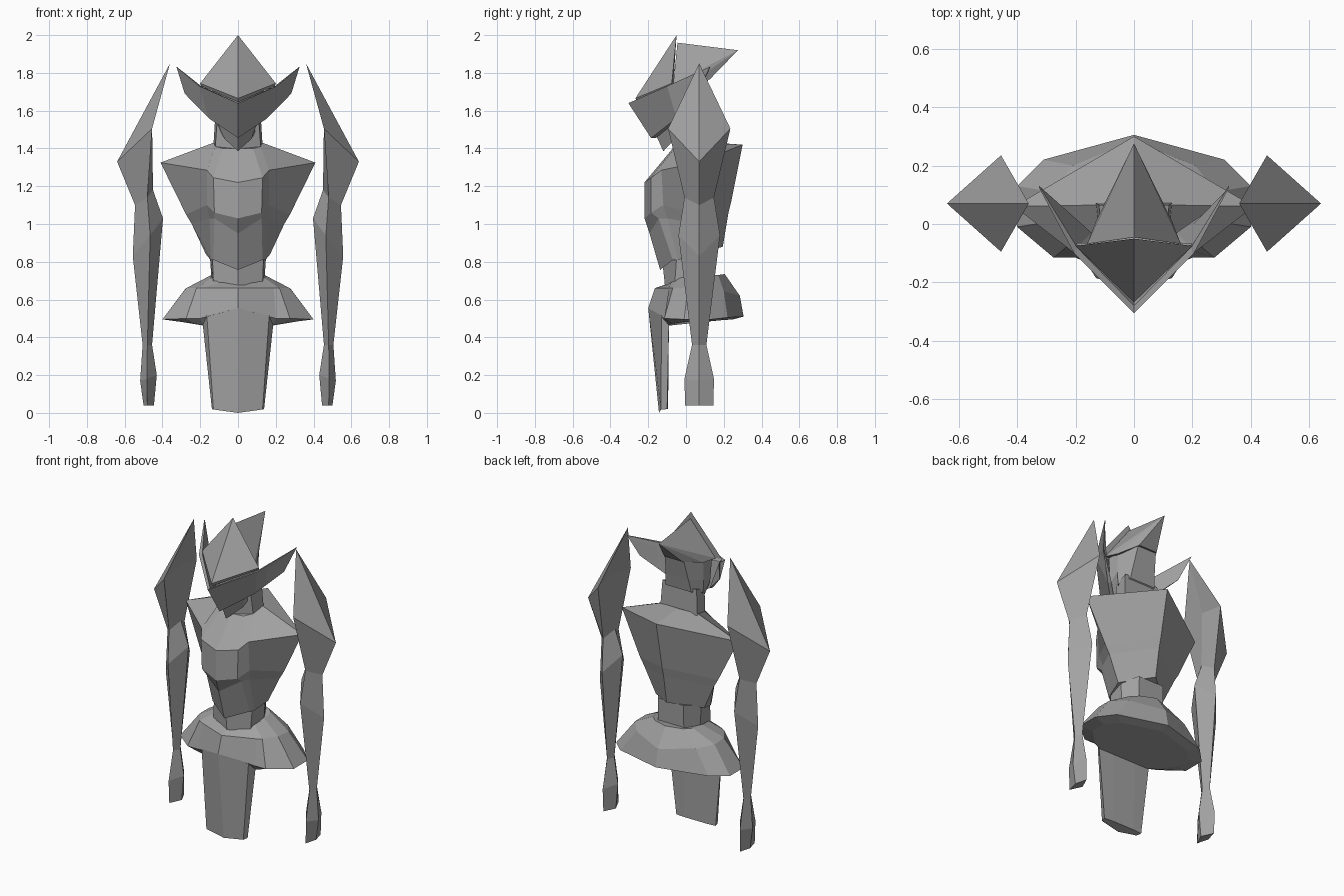
import bpy, bmesh

grey = bpy.data.materials.new("dark_grey")
grey.diffuse_color = (.36, .36, .36, 1)


def skin(name, rings):
    """Bridge closed rings of equal size; a one-point ring becomes an apex."""
    bm = bmesh.new()
    vs = [[bm.verts.new(p) for p in r] for r in rings]
    for a, b in zip(vs, vs[1:]):
        n = max(len(a), len(b))
        for i in range(n):
            j = (i + 1) % n
            if len(a) == 1:
                bm.faces.new((a[0], b[i], b[j]))
            elif len(b) == 1:
                bm.faces.new((a[i], a[j], b[0]))
            else:
                bm.faces.new((a[i], a[j], b[j], b[i]))
    for end in (vs[0], vs[-1]):
        if len(end) > 2:
            bm.faces.new(end)
    bmesh.ops.recalc_face_normals(bm, faces=bm.faces)
    me = bpy.data.meshes.new(name)
    bm.to_mesh(me)
    bm.free()
    me.materials.append(grey)
    ob = bpy.data.objects.new(name, me)
    bpy.context.collection.objects.link(ob)
    return ob


def sym(half):
    """Complete a half ring running from front to back."""
    return half + [(-x, y, z) for x, y, z in reversed(half) if x > 0]


def body(name, halves):
    return skin(name, [sym(h) for h in halves])


# Torso: neck base, chest top, chest middle, under chest, waist edge
body("torso", [
    [(0, -.07, 1.40), (.08, -.06, 1.40), (.12, -.02, 1.41), (.13, .065, 1.43), (0, .085, 1.435)],
    [(0, -.22, 1.22), (.13, -.185, 1.245), (.165, -.13, 1.285), (.41, .06, 1.325), (0, .30, 1.42)],
    [(0, -.22, 1.03), (.125, -.185, 1.06), (.165, -.12, 1.10), (.275, .07, 1.05), (0, .24, 1.12)],
    [(0, -.193, .95), (.125, -.145, 1.03), (.15, -.10, 1.03), (.245, .07, 1.0), (0, .225, 1.06)],
    [(0, -.137, .757), (.13, -.07, .81), (.145, -.04, .81), (.17, .06, .84), (0, .195, .88)],
])

# Waist
body("waist", [
    [(0, -.125, .80), (.135, -.05, .82), (.15, .06, .85), (.09, .155, .87)],
    [(0, -.11, .66), (.13, -.06, .68), (.14, .06, .70), (.09, .15, .71)],
])

# Flared hip skirt with a shallow lip underneath
body("skirt", [
    [(0, -.10, .68), (.10, -.08, .69), (.14, -.03, .715), (.15, .05, .725), (.14, .13, .73), (.10, .17, .73), (0, .205, .735)],
    [(0, -.165, .66), (.19, -.09, .66), (.22, -.07, .66), (.275, .01, .66), (.28, .11, .655), (.21, .20, .645), (0, .285, .62)],
    [(0, -.20, .555), (.20, -.115, .50), (.275, -.115, .50), (.40, -.01, .495), (.40, .13, .495), (.31, .22, .505), (0, .305, .51)],
    [(0, -.11, .465), (.18, -.09, .462), (.23, -.075, .472), (.32, .01, .485), (.32, .11, .485), (.25, .18, .49), (0, .25, .495)],
])

# Hanging front panel
body("front_panel", [
    [(0, -.20, .555), (.165, -.13, .515), (.19, -.09, .50), (.08, -.09, .50)],
    [(0, -.143, 0), (.13, -.132, .018), (.138, -.10, .02), (.08, -.095, .02)],
])

# Neck and skull
body("neck", [
    [(0, -.07, 1.39), (.12, -.02, 1.41), (.13, .072, 1.42)],
    [(0, -.08, 1.55), (.11, -.03, 1.55), (.12, .065, 1.58)],
])
body("skull", [
    [(0, -.12, 1.385), (.07, -.06, 1.45), (.12, .0, 1.54), (.09, .075, 1.56)],
    [(0, -.19, 1.54), (.12, -.07, 1.58), (.125, .0, 1.62), (.08, .09, 1.64)],
    [(0, -.18, 1.70), (.14, -.06, 1.73), (.12, .0, 1.75), (.065, .12, 1.78)],
])

# Pointed front crown and swept-back crest
body("front_crown", [[(0, -.05, 2.0)],
                     [(0, -.268, 1.665), (.2, -.075, 1.745), (0, -.068, 1.72)],
                     [(0, -.255, 1.645), (.195, -.065, 1.73), (0, -.06, 1.70)]])
body("rear_crest", [[(0, .275, 1.92)],
                    [(0, -.045, 1.96), (.16, -.068, 1.74), (.13, .01, 1.735), (.065, .125, 1.765)]])

# Winged face guard: V-shaped band with a thin section, tapering to the tips
guard = [((.326, .126, 1.832), (.282, .06, 1.69), .004),
         ((.205, -.10, 1.73), (.155, -.05, 1.56), .02),
         ((0, -.305, 1.64), (0, -.185, 1.455), .025)]
guard += [tuple((-p[0], p[1], p[2]) for p in s[:2]) + (s[2],) for s in guard[1::-1]]
skin("face_guard", [[t, b] + [(x - (x > 0) * d * .5 + (x < 0) * d * .5, y + d, z)
                              for x, y, z in (b, t)] for t, b, d in guard])

# Arms: diamond sections as inner x,z / front-back x,z,half depth / outer x,z
sections = [(.455, 1.53, .455, 1.505, .165, .64, 1.33),
            (.45, 1.18, .48, 1.14, .078, .545, 1.10),
            (.397, 1.03, .465, .94, .11, .557, .83),
            (.455, .36, .48, .36, .038, .505, .36),
            (.43, .20, .483, .18, .078, .518, .17),
            (.445, .04, .48, .04, .075, .50, .04)]
for side, s in (("right", 1), ("left", -1)):
    rings = [[(s * .36, .07, 1.85)]]
    for xi, zi, xm, zm, d, xo, zo in sections:
        rings.append([(s * xi, .07, zi), (s * xm, .07 - d, zm),
                      (s * xo, .07, zo), (s * xm, .07 + d, zm)])
    skin(side + "_arm", rings)
